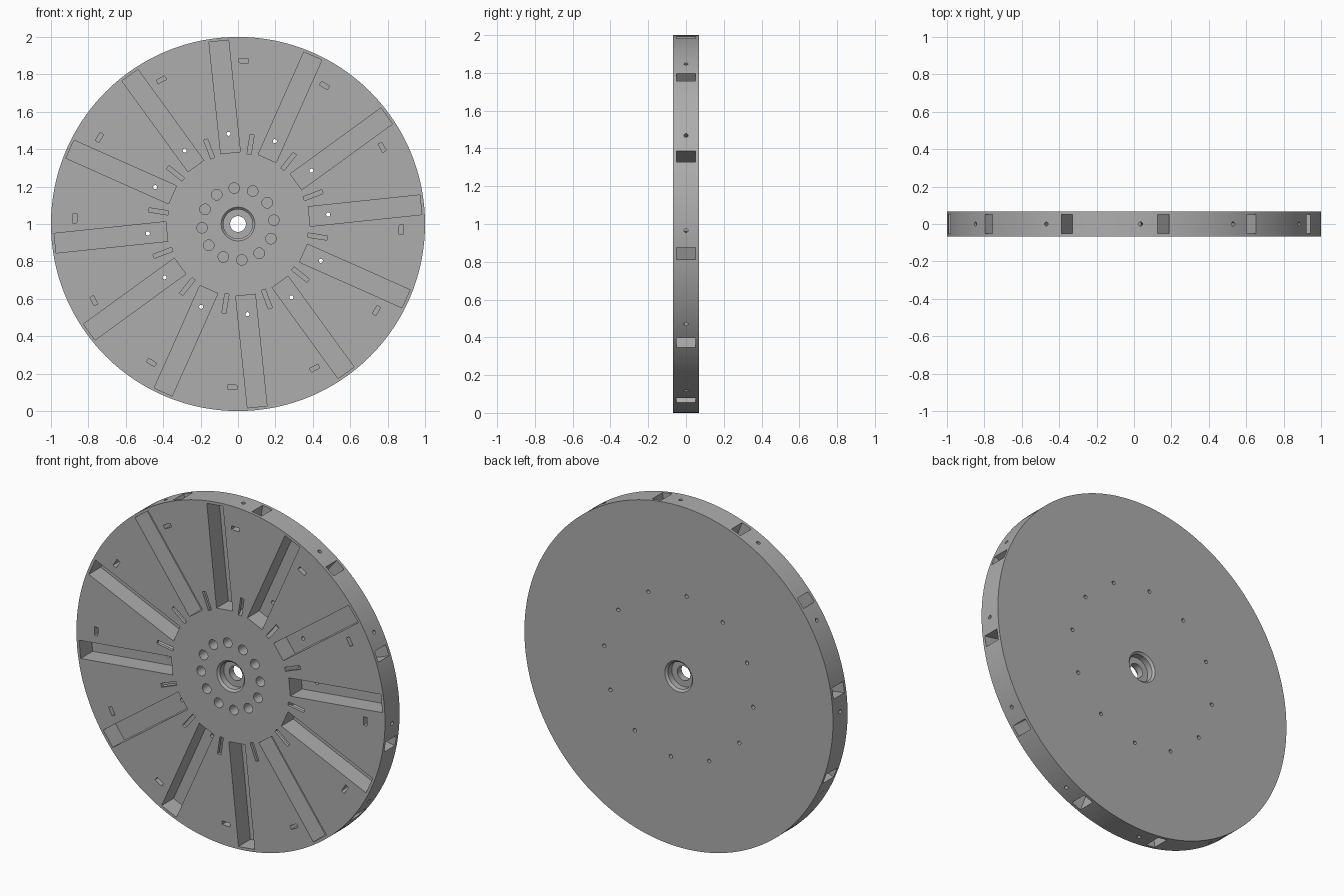
import bpy, bmesh, math
from mathutils import Matrix

if "Cube" in bpy.data.objects:
    bpy.data.objects.remove(bpy.data.objects["Cube"])

H = 0.0675          # half thickness of the disc
STEP = math.radians(30)

grey = bpy.data.materials.new("plain grey")
grey.diffuse_color = (0.42, 0.42, 0.42, 1)
grey.use_nodes = True
grey.node_tree.nodes["Principled BSDF"].inputs["Base Color"].default_value = grey.diffuse_color


def new_object(name, bm):
    bmesh.ops.recalc_face_normals(bm, faces=bm.faces[:])
    mesh = bpy.data.meshes.new(name)
    bm.to_mesh(mesh)
    bm.free()
    ob = bpy.data.objects.new(name, mesh)
    bpy.context.collection.objects.link(ob)
    mesh.materials.append(grey)
    return ob


def box(bm, m, u0, u1, y0, y1, width):
    """Block running radially from u0 to u1."""
    place = Matrix.Translation(((u0 + u1) / 2, (y0 + y1) / 2, 0))
    bmesh.ops.create_cube(bm, size=1, matrix=m @ place @ Matrix.Diagonal((u1 - u0, y1 - y0, width, 1)))


def rod(bm, m, radius, length, centre, axis, sides):
    """Cylinder along the disc axis ('X' turn) or radially ('Y' turn)."""
    bmesh.ops.create_cone(bm, cap_ends=True, segments=sides, radius1=radius, radius2=radius, depth=length,
                          matrix=m @ Matrix.Translation(centre) @ Matrix.Rotation(math.pi / 2, 4, axis))


def cut(target, name, degrees, shape):
    """Repeat a shape twelve times around the hub and subtract it."""
    bm = bmesh.new()
    for k in range(12):
        turn = Matrix.Rotation(-(math.radians(degrees) + k * STEP), 4, 'Y')
        shape(bm, Matrix.Translation((0, 0, 1)) @ turn)
    cutter = new_object(name, bm)
    cutter.hide_render = True
    mod = target.modifiers.new(name, 'BOOLEAN')
    mod.operation, mod.solver, mod.object = 'DIFFERENCE', 'EXACT', cutter
    bpy.context.view_layer.objects.active = target
    bpy.ops.object.modifier_apply(modifier=name)
    bpy.data.objects.remove(cutter)


# Disc with chamfered bearing seats on both sides and a centre bore
profile = [(1, -H), (0.09, -H), (0.078, -H + 0.012), (0.078, -0.02), (0.042, -0.02),
           (0.042, 0.02), (0.078, 0.02), (0.078, H - 0.012), (0.09, H), (1, H)]
N = 192
bm = bmesh.new()
rings = []
for r, y in profile:
    rings.append([bm.verts.new((r * math.cos(math.tau * i / N), y, 1 + r * math.sin(math.tau * i / N)))
                  for i in range(N)])
for a, b in zip(rings, rings[1:] + rings[:1]):
    for i in range(N):
        j = (i + 1) % N
        bm.faces.new((a[i], a[j], b[j], b[i]))
disc = new_object("slotted_disc", bm)

# Long front slots
cut(disc, "long_slots", 6, lambda b, m: box(b, m, 0.383, 0.983, -H - 0.05, H - 0.025, 0.105))
# Small through holes in the slot floors
cut(disc, "pin_holes", 6, lambda b, m: rod(b, m, 0.011, 0.4, (0.485, 0, 0), 'X', 16))
# Ring of blind holes around the hub
cut(disc, "hub_holes", 6, lambda b, m: rod(b, m, 0.028, 0.15, (0.193, -H + 0.025, 0), 'X', 32))
# Deep pockets from the rim, and their narrow front windows
cut(disc, "rim_pockets", 21, lambda b, m: box(b, m, 0.375, 1.1, -0.05, 0.05, 0.063))
cut(disc, "narrow_windows", 21, lambda b, m: box(b, m, 0.377, 0.483, -H - 0.05, 0, 0.022))
# Nut pockets and the screw holes that reach them from the rim
cut(disc, "nut_pockets", 28, lambda b, m: box(b, m, 0.862, 0.884, -H - 0.05, 0.025, 0.05))
cut(disc, "screw_holes", 28, lambda b, m: rod(b, m, 0.011, 0.3, (0.95, 0, 0), 'Y', 16))

# Smooth rim and bores, crisp edges
bpy.ops.object.select_all(action='DESELECT')
disc.select_set(True)
bpy.context.view_layer.objects.active = disc
bpy.ops.object.shade_smooth_by_angle(angle=math.radians(30))
